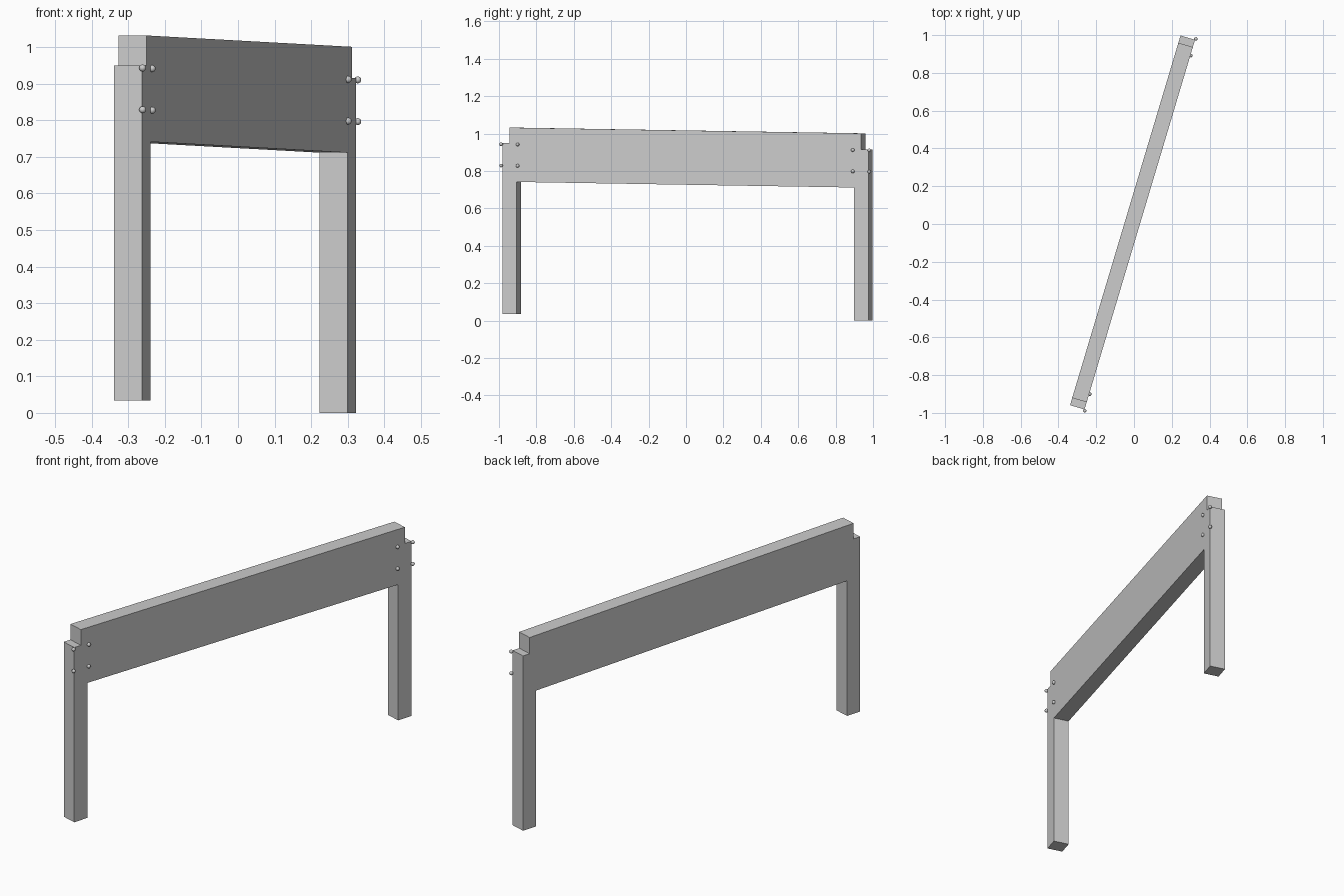
import bpy, bmesh
from mathutils import Vector

if "Cube" in bpy.data.objects:
    bpy.data.objects.remove(bpy.data.objects["Cube"])

# Plan axes: U runs along the beam, N points out of its bolted face
CORNER = Vector((-0.262, -0.982, 0))
U = Vector((0.585, 1.957, 0)).normalized()
N = Vector((U.y, -U.x, 0))
LENGTH, WIDTH = 2.0425, 0.08


def extrude_profile(name, profile):
    """Side profile of (distance along U, z), thickened by WIDTH behind the face."""
    bm = bmesh.new()
    pts = [CORNER + U * s + Vector((0, 0, z)) for s, z in profile]
    face = bm.faces.new([bm.verts.new(p) for p in pts])
    new = bmesh.ops.extrude_face_region(bm, geom=[face])["geom"]
    verts = [g for g in new if isinstance(g, bmesh.types.BMVert)]
    bmesh.ops.translate(bm, verts=verts, vec=-N * WIDTH)
    bmesh.ops.recalc_face_normals(bm, faces=bm.faces)
    mesh = bpy.data.meshes.new(name)
    bm.to_mesh(mesh)
    bm.free()
    obj = bpy.data.objects.new(name, mesh)
    bpy.context.collection.objects.link(obj)


# Sloping beam, ending halfway across each post
s0, s1 = 0.04, LENGTH - 0.04
extrude_profile("beam", [(s0, 0.742), (s1, 0.711), (s1, 1.001), (s0, 1.032)])

# Posts and the four round bolt heads on each
for side, start, base in (("front", 0.0, 0.034), ("back", LENGTH - WIDTH, 0.0)):
    end, top = start + WIDTH, base + 0.916
    extrude_profile(side + "_post", [(start, base), (end, base), (end, top), (start, top)])
    for i, ds in enumerate((-0.006, 0.086)):
        for j, dz in enumerate((0.798, 0.912)):
            p = CORNER + U * (start + ds) + N * 0.003
            p.z = base - 0.003 * (base > 0) + dz - 0.0015 * i
            bpy.ops.mesh.primitive_uv_sphere_add(segments=16, ring_count=8, radius=0.0095, location=p)
            bpy.context.object.name = f"{side}_bolt_{i * 2 + j + 1}"
            bpy.ops.object.shade_smooth()
